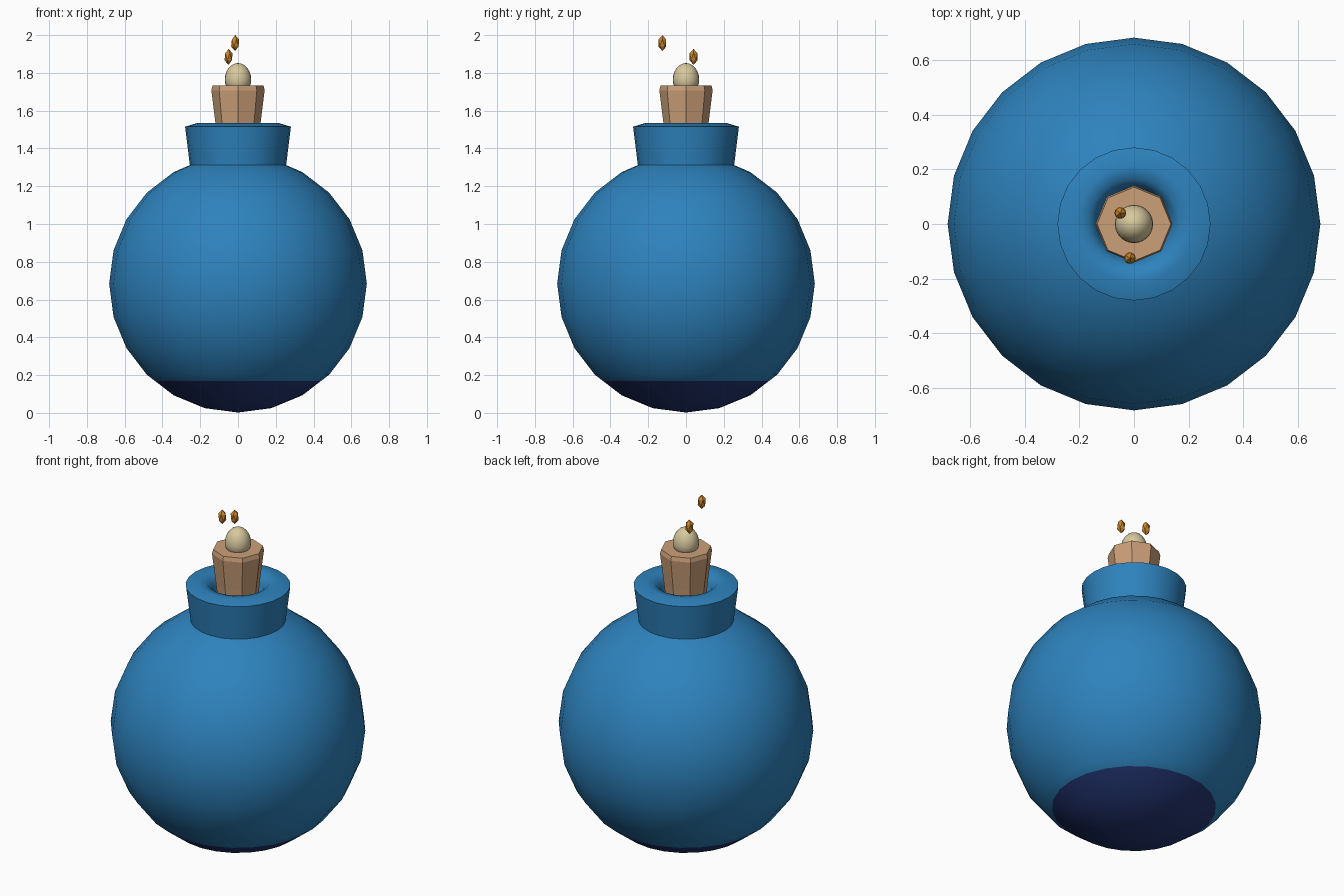
import bpy, bmesh, math

if "Cube" in bpy.data.objects:
    bpy.data.objects.remove(bpy.data.objects["Cube"])


def material(name, rgb):
    m = bpy.data.materials.new(name)
    m.diffuse_color = (*rgb, 1)
    m.use_nodes = True
    m.node_tree.nodes["Principled BSDF"].inputs["Base Color"].default_value = m.diffuse_color
    return m


blue = material("blue glaze", (0.027, 0.225, 0.51))
navy = material("navy base", (0.017, 0.036, 0.17))
cork_mat = material("cork tan", (0.60, 0.35, 0.19))
cream = material("cream", (0.68, 0.58, 0.34))
amber = material("amber", (0.60, 0.24, 0.025))


def finish(ob, mats, angle=None):
    for m in mats:
        ob.data.materials.append(m)
    if angle:
        bpy.ops.object.select_all(action='DESELECT')
        ob.select_set(True)
        bpy.context.view_layer.objects.active = ob
        bpy.ops.object.shade_smooth_by_angle(angle=math.radians(angle))
    return ob


def lathe(name, profile, sides, mats, angle=None, rule=None):
    """Revolve (radius, z) points, listed bottom to top, around z."""
    bm = bmesh.new()
    rings = []
    for r, z in profile:
        if r == 0:
            rings.append([bm.verts.new((0, 0, z))] * sides)
        else:
            rings.append([bm.verts.new((r * math.cos(a), r * math.sin(a), z))
                          for a in (2 * math.pi * i / sides for i in range(sides))])
    for lo, hi in zip(rings, rings[1:]):
        for i in range(sides):
            j = (i + 1) % sides
            quad = [lo[i], lo[j], hi[j], hi[i]]
            f = bm.faces.new(list(dict.fromkeys(quad)))
            if rule:
                f.material_index = rule(f.calc_center_median())
    me = bpy.data.meshes.new(name)
    bm.to_mesh(me)
    bm.free()
    ob = bpy.data.objects.new(name, me)
    bpy.context.collection.objects.link(ob)
    return finish(ob, mats, angle)


# Round body: 15 degree rings, extra ring at the colour break, open under the collar
R, CZ, BREAK = 0.682, 0.684, 0.168
ball = [(R * math.sin(math.radians(15 * k)), CZ - R * math.cos(math.radians(15 * k)))
        for k in range(1, 11)]
(r0, z0), (r1, z1) = ball[1], ball[2]
ball.insert(2, (r0 + (r1 - r0) * (BREAK - z0) / (z1 - z0), BREAK))
lathe("body", [(0, CZ - R)] + ball + [(0.255, 1.312)], 24, [blue, navy], 40,
      lambda c: 1 if c.z < BREAK else 0)

# Flared collar with a gently domed lip dipping into the mouth
lathe("collar", [(0.255, 1.312), (0.28, 1.515), (0.215, 1.535), (0.165, 1.526),
                 (0.138, 1.49), (0.12, 1.41), (0, 1.41)], 24, [blue], 50)

# Eight-sided cork with a small chamfer
lathe("cork", [(0, 1.42), (0.108, 1.42), (0.119, 1.53), (0.141, 1.708),
               (0.135, 1.732), (0, 1.732)], 8, [cork_mat])

# Egg-shaped stopper knob
egg = [(0, 1.69)]
for k in range(1, 12):
    t = math.pi * k / 12
    up = -math.cos(t)
    egg.append((0.07 * math.sin(t), 1.762 + up * (0.09 if up > 0 else 0.072)))
lathe("knob", egg + [(0, 1.852)], 24, [cream], 60)

# Floating faceted sparks
for n, loc in enumerate([(-0.015, -0.125, 1.958), (-0.05, 0.04, 1.885)]):
    bpy.ops.mesh.primitive_ico_sphere_add(subdivisions=1, radius=1, location=loc)
    spark = bpy.context.object
    spark.name = "spark_%d" % (n + 1)
    spark.scale = (0.024, 0.024, 0.042)
    finish(spark, [amber])
